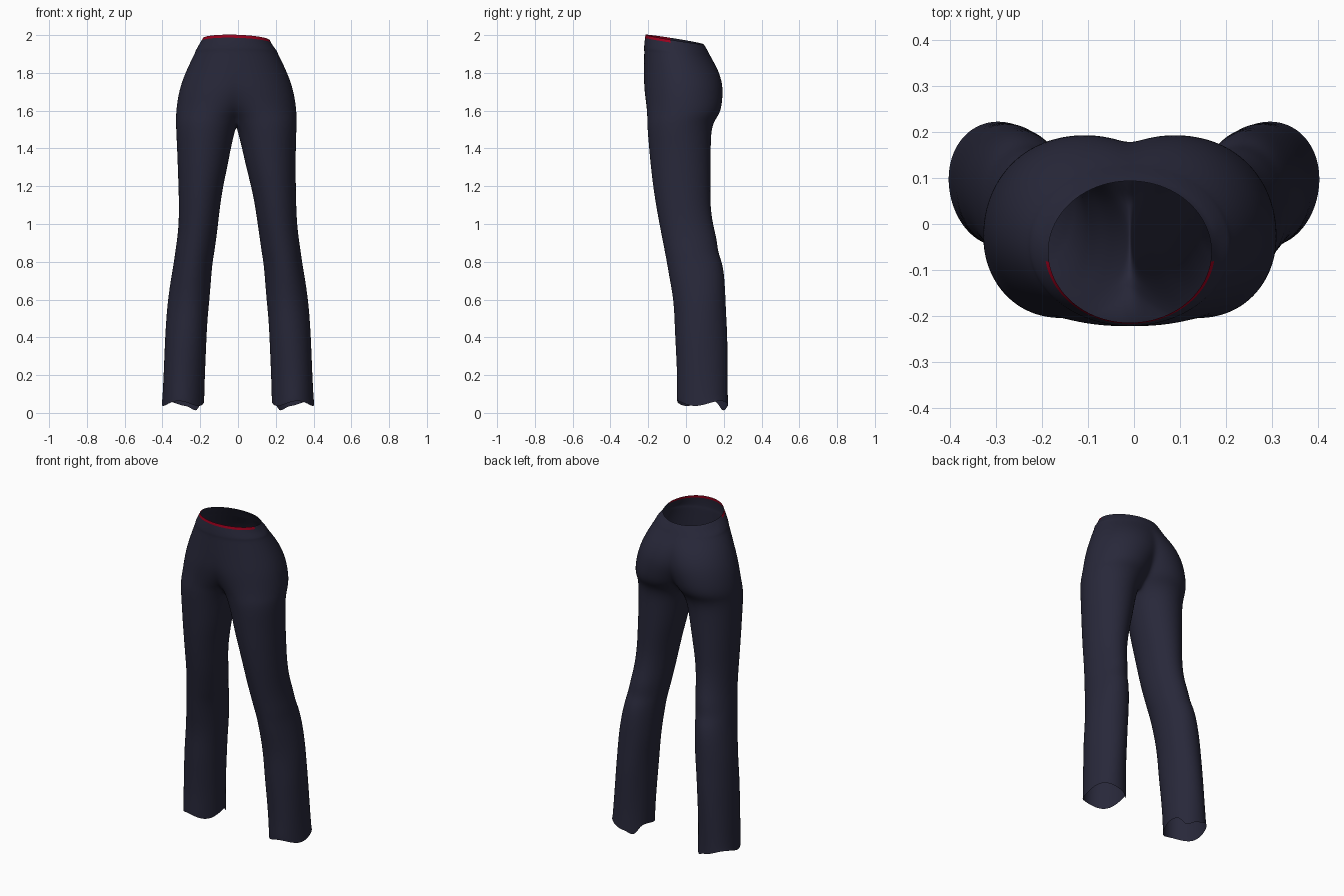
import bpy, bmesh, math

if "Cube" in bpy.data.objects:
    bpy.data.objects.remove(bpy.data.objects["Cube"])


def material(name, rgb):
    m = bpy.data.materials.new(name)
    m.diffuse_color = (*rgb, 1)
    m.use_nodes = True
    m.node_tree.nodes["Principled BSDF"].inputs["Base Color"].default_value = m.diffuse_color
    return m


navy = material("navy cloth", (0.021, 0.021, 0.042))
red = material("red lining", (0.32, 0.0, 0.012))

HALF, INNER = 11, 7          # points per outer quarter arc, points on inner thigh
A0 = math.radians(35)        # half angle of the inner thigh arc

# leg sections: z, inner x, outer x, front y, back y
LEG = [
    (0.05, .180, .405, -.045, .226), (0.08, .180, .402, -.047, .224),
    (0.20, .177, .396, -.047, .220), (0.40, .166, .386, -.060, .219),
    (0.50, .160, .379, -.062, .214), (0.60, .150, .371, -.066, .211),
    (0.72, .142, .354, -.088, .206), (0.80, .135, .340, -.102, .192),
    (0.85, .126, .334, -.112, .170), (0.92, .116, .323, -.126, .164),
    (1.00, .105, .314, -.142, .142), (1.10, .092, .311, -.160, .129),
    (1.20, .074, .311, -.175, .130), (1.30, .050, .313, -.187, .131),
    (1.40, .030, .315, -.196, .132), (1.49, .008, .319, -.204, .134),
]
# pelvis sections: z, lobe x in front, lobe x behind, outer x, front y, back y, tilt
PELVIS = [
    (1.545, .150, .150, .321, -.207, .150, 0), (1.58, .130, .140, .320, -.208, .178, 0),
    (1.63, .095, .125, .316, -.212, .192, 0), (1.70, .050, .095, .304, -.221, .197, 0),
    (1.76, .025, .075, .286, -.223, .190, 0), (1.82, .010, .050, .261, -.223, .170, .004),
    (1.87, .004, .025, .237, -.222, .146, .010), (1.905, .001, .010, .219, -.221, .129, .015),
    (1.912, .001, .008, .219, -.223, .126, .016), (1.945, .001, .003, .197, -.220, .111, .020),
    (1.964, .001, .001, .185, -.217, .101, .023), (1.977, .001, .001, .178, -.215, .094, .025),
]


def arc(a_front, a_back):
    """Angles from the front seam around the outside to the back seam."""
    front = [-a_front - (math.pi - a_front) * i / HALF for i in range(HALF)]
    back = [math.pi - (math.pi - a_back) * i / HALF for i in range(HALF + 1)]
    return front + back


def leg_ring(z, xi, xo, yf, yb):
    cx, cy, rx, ry = (xi + xo) / 2, (yf + yb) / 2, (xo - xi) / 2, (yb - yf) / 2
    angles = arc(A0, A0) + [A0 - 2 * A0 * i / (INNER + 1) for i in range(1, INNER + 1)]
    ring = []
    for a in angles:
        # soft cloth folds, growing towards the hem
        k = 1 + .016 * max(0, 1.3 - z) * math.sin(3 * a + 9 * z)
        zz = z
        if z < .07:  # uneven hem, lowest at the inner back corner
            zz += .014 * math.sin(3 * a + .6) - .045 * math.exp(-((a - .9) / .22) ** 2)
        ring.append((cx - k * rx * math.cos(a), cy + k * ry * math.sin(a), zz))
    return ring


def pelvis_ring(z, cf, cb, xo, yf, yb, tilt, crotch):
    cy, ry = (yf + yb) / 2, (yb - yf) / 2
    ring = []
    for a in arc(math.acos(cf / (xo - cf)), math.acos(cb / (xo - cb))):
        cx = cf if a < 0 else cb
        s = math.sin(a)
        ring.append((max(0, cx - (xo - cx) * math.cos(a)), cy + ry * s, z - tilt * s))
    if crotch:   # saddle between the legs
        y0, y1 = ring[-1][1], ring[0][1]
        for i in range(1, INNER + 1):
            t = i / (INNER + 1)
            ring.append((0, y0 + (y1 - y0) * t, z - .03 * math.sin(math.pi * t)))
    return ring


def build_trousers():
    bm = bmesh.new()
    for side in (1, -1):
        rings = [leg_ring(*r) for r in LEG]
        rings += [pelvis_ring(*r, crotch=(i == 0)) for i, r in enumerate(PELVIS)]
        verts = [[bm.verts.new((side * x, y, z)) for x, y, z in r] for r in rings]
        for j in range(len(verts) - 1):
            lo, hi = verts[j], verts[j + 1]
            closed = j < len(LEG)
            n = len(lo) if closed else 2 * HALF
            for i in range(n):
                k = (i + 1) % len(lo)
                quad = [lo[i], lo[k], hi[k], hi[i]]
                f = bm.faces.new(quad if side > 0 else quad[::-1])
                f.smooth = True
                # lining shows along the front of the waist edge
                if j == len(verts) - 2 and f.calc_center_median().y < -.085:
                    f.material_index = 1
    bmesh.ops.remove_doubles(bm, verts=bm.verts, dist=.0005)
    bmesh.ops.recalc_face_normals(bm, faces=bm.faces)
    # slight sideways lean of the hips, waist a little higher on one side
    for v in bm.verts:
        t = min(1, max(0, (v.co.z - .9) / .6))
        if v.co.z > 1.94:
            v.co.z -= .03 * v.co.x
        v.co.x -= .009 * t * t * (3 - 2 * t)
    mesh = bpy.data.meshes.new("trousers")
    bm.to_mesh(mesh)
    bm.free()
    mesh.materials.append(navy)
    mesh.materials.append(red)
    obj = bpy.data.objects.new("trousers", mesh)
    bpy.context.collection.objects.link(obj)
    sub = obj.modifiers.new("smooth cloth", "SUBSURF")
    sub.levels = sub.render_levels = 2
    return obj


build_trousers()
